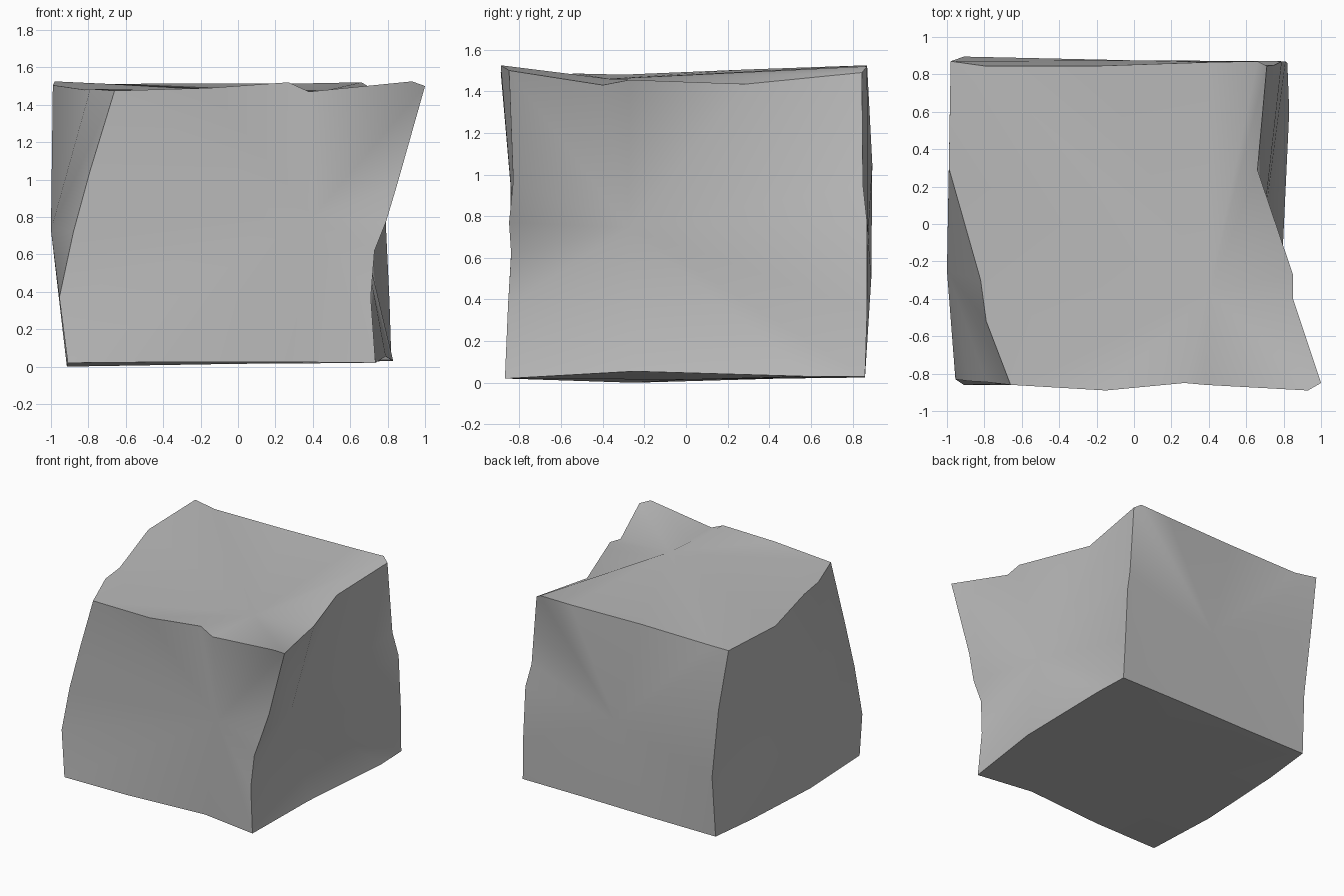
import bpy
import bmesh
import math

default_cube = bpy.data.objects.get("Cube")
if default_cube:
    bpy.data.objects.remove(default_cube, do_unlink=True)

# Corner names: front/back, left(-x)/right(+x), low/high
corners = {
    "front_left_low": (-0.91, -0.86, 0.02),
    "front_right_low": (0.735, -0.87, 0.02),
    "back_left_low": (-0.86, 0.86, 0.025),
    "back_right_low": (0.82, 0.86, 0.03),
    "front_left_high": (-0.66, -0.86, 1.475),
    "front_right_high": (1.0, -0.85, 1.5),
    "back_left_high": (-0.98, 0.87, 1.525),
    "back_right_high": (0.71, 0.845, 1.49),
}

# Chipped edge lines running between two corners
upright_edges = {
    ("front_left_low", "front_left_high"):
        [(-0.955, -0.83, 0.37), (-0.88, -0.84, 0.72), (-0.79, -0.845, 1.05)],
    ("front_right_low", "front_right_high"):
        [(0.71, -0.855, 0.37), (0.73, -0.84, 0.62), (0.79, -0.85, 0.77), (0.85, -0.83, 0.97)],
    ("back_left_low", "back_left_high"):
        [(-0.85, 0.89, 0.5), (-0.91, 0.895, 1.05)],
    ("back_right_low", "back_right_high"):
        [(0.81, 0.87, 0.35), (0.79, 0.87, 0.77), (0.75, 0.85, 0.95)],
}
low_edges = {
    ("front_left_low", "front_right_low"): [(-0.37, -0.86, 0.025), (0.28, -0.81, 0.025)],
    ("back_left_low", "back_right_low"): [(-0.3, 0.86, 0.025), (0.3, 0.86, 0.03)],
    ("front_left_low", "back_left_low"): [(-0.915, -0.25, 0.0), (-0.9, 0.45, 0.02)],
    ("front_right_low", "back_right_low"): [(0.79, -0.25, 0.055), (0.83, 0.6, 0.03)],
}
high_edges = {
    ("front_left_high", "front_right_high"):
        [(-0.15, -0.89, 1.49), (0.27, -0.85, 1.52), (0.38, -0.86, 1.47), (0.93, -0.89, 1.525)],
    ("back_left_high", "back_right_high"):
        [(-0.8, 0.845, 1.51), (-0.2, 0.845, 1.515), (0.4, 0.865, 1.515), (0.66, 0.87, 1.52)],
    ("front_left_high", "back_left_high"):
        [(-0.79, -0.52, 1.485), (-0.82, -0.3, 1.48), (-0.99, 0.3, 1.505)],
    ("front_right_high", "back_right_high"):
        [(0.85, -0.4, 1.43), (0.85, -0.27, 1.455), (0.66, 0.29, 1.435)],
}

# Each side: its corner loop and the dent or bump its facets radiate from
sides = [
    (("front_left_low", "front_right_low", "front_right_high", "front_left_high"), (0.4, -0.83, 0.8)),
    (("back_left_low", "back_right_low", "back_right_high", "back_left_high"), (0.0, 0.875, 0.7)),
    (("front_left_low", "back_left_low", "back_left_high", "front_left_high"), (-1.0, -0.25, 0.73)),
    (("front_right_low", "back_right_low", "back_right_high", "front_right_high"), (0.66, -0.28, 0.745)),
    (("front_left_low", "front_right_low", "back_right_low", "back_left_low"), (0.0, 0.0, 0.015)),
    (("front_left_high", "front_right_high", "back_right_high", "back_left_high"), (0.4, -0.37, 1.46)),
]

bm = bmesh.new()
corner_verts = {name: bm.verts.new(co) for name, co in corners.items()}
edge_verts = {}
for group in (upright_edges, low_edges, high_edges):
    for ends, points in group.items():
        edge_verts[ends] = [bm.verts.new(co) for co in points]


def chain(start, end):
    """Vertices from one corner up to, but not including, the next."""
    if (start, end) in edge_verts:
        between = edge_verts[(start, end)]
    else:
        between = edge_verts[(end, start)][::-1]
    return [corner_verts[start]] + between


# Fan the facets of every side out from its centre
for loop, centre in sides:
    rim = []
    for start, end in zip(loop, loop[1:] + loop[:1]):
        rim += chain(start, end)
    hub = bm.verts.new(centre)
    for a, b in zip(rim, rim[1:] + rim[:1]):
        bm.faces.new((hub, a, b))
bmesh.ops.recalc_face_normals(bm, faces=bm.faces)

mesh = bpy.data.meshes.new("rock_block")
bm.to_mesh(mesh)
bm.free()
rock = bpy.data.objects.new("rock_block", mesh)
bpy.context.collection.objects.link(rock)

# Plain grey stone
colour = (0.5, 0.5, 0.5, 1.0)
stone = bpy.data.materials.new("grey_stone")
stone.use_nodes = True
stone.diffuse_color = colour
stone.node_tree.nodes["Principled BSDF"].inputs["Base Color"].default_value = colour
mesh.materials.append(stone)

# Soft facets, crisp block edges
bpy.ops.object.select_all(action="DESELECT")
rock.select_set(True)
bpy.context.view_layer.objects.active = rock
bpy.ops.object.shade_smooth_by_angle(angle=math.radians(40))
